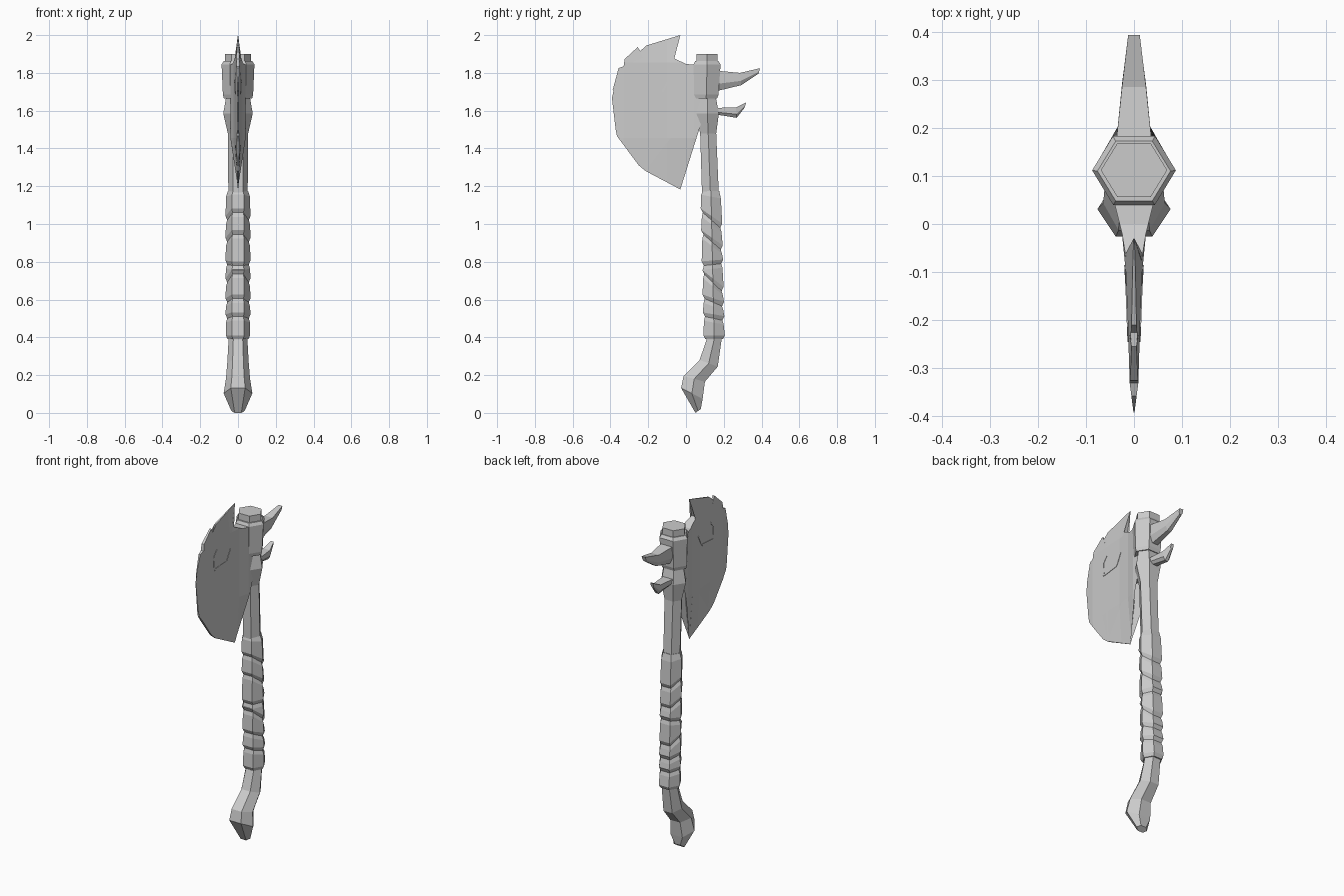
import bpy, bmesh, math
from mathutils import Vector

if "Cube" in bpy.data.objects:
    bpy.data.objects.remove(bpy.data.objects["Cube"])


def make(name, verts, faces):
    me = bpy.data.meshes.new(name)
    me.from_pydata(verts, [], faces)
    bm = bmesh.new()
    bm.from_mesh(me)
    bmesh.ops.recalc_face_normals(bm, faces=bm.faces)
    bm.to_mesh(me)
    bm.free()
    ob = bpy.data.objects.new(name, me)
    bpy.context.collection.objects.link(ob)
    return ob


def loft(name, rings):
    n = len(rings[0])
    verts = [v for r in rings for v in r]
    faces = [(i*n + j, i*n + (j+1) % n, (i+1)*n + (j+1) % n, (i+1)*n + j)
             for i in range(len(rings) - 1) for j in range(n)]
    faces += [tuple(range(n)), tuple(range(len(verts) - n, len(verts)))]
    return make(name, verts, faces)


def hexring(y0, z0, y1, z1, r):
    """Six-sided section between blade-side point (y0,z0) and back point (y1,z1)."""
    ym, zm = (y0 + y1) / 2, (z0 + z1) / 2
    return [(r/2, y0, z0), (r, ym, zm), (r/2, y1, z1),
            (-r/2, y1, z1), (-r, ym, zm), (-r/2, y0, z0)]


def flat(z, y0, y1, r):
    return hexring(y0, z, y1, z, r)


# Collar with a stepped cap on top of the shaft
loft("head_collar", [flat(1.665, .048, .165, .075), flat(1.685, .043, .172, .080),
                     flat(1.845, .040, .183, .087), flat(1.862, .048, .172, .076)])
loft("top_cap", [flat(1.85, .056, .168, .069), flat(1.90, .056, .168, .069)])

# Upper shaft, flared where the lower arm joins
loft("shaft", [flat(1.70, .068, .158, .062), flat(1.66, .066, .160, .065),
               flat(1.585, .052, .174, .078), flat(1.48, .075, .160, .054),
               flat(1.15, .085, .174, .051)])

# Wrapped grip: bulging bands between tilted grooves (height, tilt)
grooves = [(1.02, -.08), (.905, -.08), (.785, .01), (.69, -.09), (.585, -.04), (.50, -.02)]


def grip_ring(z, tilt, half, r):
    yc = .132 + (1.17 - z) * .022
    return hexring(yc - half, z - tilt/2, yc + half, z + tilt/2, r)


rings = [grip_ring(1.175, 0, .044, .053), grip_ring(1.145, -.02, .052, .063)]
for z, tilt in grooves:
    rings += [grip_ring(z + .022, tilt, .057, .066), grip_ring(z, tilt, .046, .057),
              grip_ring(z - .022, tilt, .052, .064)]
rings += [grip_ring(.41, 0, .057, .064), grip_ring(.39, 0, .046, .055)]
loft("grip_wrap", rings)

# Bent pommel
loft("pommel", [flat(.41, .110, .188, .050), flat(.385, .108, .188, .050),
                hexring(.072, .28, .168, .245, .057),
                hexring(-.013, .195, .100, .165, .064),
                hexring(-.026, .132, .088, .075, .076),
                hexring(.050, 0, .078, .02, .035)])


# Back spikes: flat-topped sections with a narrow underside
def spike(name, sections):
    def sec(yt, zt, yb, zb, h):
        ym, zm = yt + (yb - yt) * .65, zt + (zb - zt) * .65
        return [(h, yt, zt), (h, ym, zm), (h*.5, yb, zb),
                (-h*.5, yb, zb), (-h, ym, zm), (-h, yt, zt)]
    loft(name, [sec(*s) for s in sections])


spike("upper_spike", [(.14, 1.81, .14, 1.705, .038), (.18, 1.81, .18, 1.708, .036),
                      (.285, 1.80, .293, 1.735, .025), (.393, 1.825, .383, 1.795, .012)])
spike("lower_spike", [(.13, 1.617, .13, 1.58, .034), (.17, 1.615, .17, 1.578, .030),
                      (.265, 1.617, .268, 1.562, .021), (.318, 1.643, .31, 1.615, .009)])

# Blade outline (y, z): chipped cutting edge, then the two arms
outline = [(-.03, 2.0), (-.21, 1.945), (-.225, 1.88), (-.255, 1.937), (-.325, 1.873),
           (-.33, 1.835), (-.357, 1.825), (-.388, 1.71), (-.357, 1.68), (-.392, 1.667),
           (-.372, 1.497), (-.35, 1.48), (-.365, 1.465), (-.25, 1.31), (-.22, 1.318),
           (-.213, 1.28), (-.03, 1.183), (-.025, 1.46), (-.103, 1.477), (-.12, 1.52),
           (-.103, 1.55), (.09, 1.565), (.09, 1.625), (-.098, 1.625), (-.12, 1.656),
           (-.098, 1.683), (.09, 1.683), (.09, 1.84), (0, 1.847), (-.075, 1.883)]
steps = [(-.392, .001), (-.33, .009), (-.2, .013), (-.1, .017), (-.02, .025), (.04, .040), (.1, .042)]


def half_thickness(y, z):
    t = steps[-1][1]
    for (a, ta), (b, tb) in zip(steps, steps[1:]):
        if y <= b:
            t = ta + (tb - ta) * max(0, y - a) / (b - a)
            break
    return t * max(.03, min(1, (2.005 - z) / .15, (z - 1.175) / .28))


bm = bmesh.new()
bm.faces.new([bm.verts.new((0, y, z)) for y, z in outline])
bmesh.ops.triangulate(bm, faces=bm.faces[:])
cuts = [((0, y, 0), (0, 1, 0)) for y, _ in steps[1:-1]]
cuts += [((0, 0, z), (0, 0, 1)) for z in (1.455, 1.855)]
for co, no in cuts:
    bmesh.ops.bisect_plane(bm, geom=bm.verts[:] + bm.edges[:] + bm.faces[:],
                           plane_co=co, plane_no=no, dist=1e-5)
bm.verts.index_update()
n = len(bm.verts)
verts = [(s * half_thickness(v.co.y, v.co.z), v.co.y, v.co.z) for s in (1, -1) for v in bm.verts]
faces = []
for f in bm.faces:
    ids = [v.index for v in f.verts]
    faces += [ids, [i + n for i in reversed(ids)]]
for e in bm.edges:
    if e.is_boundary:
        a, b = (v.index for v in e.verts)
        faces.append([a, b, b + n, a + n])
bm.free()
make("blade", verts, faces)

# Plain angular frame ornament on both blade faces
path = [(-.21, 1.80), (-.24, 1.765), (-.235, 1.69), (-.125, 1.70), (-.09, 1.765)]
for side in (1, -1):
    verts, faces = [], []
    for a, b in zip(path, path[1:]):
        a, b = Vector((0, *a)), Vector((0, *b))
        w = (b - a).normalized().cross(Vector((1, 0, 0))) * .005
        k = len(verts)
        for p in (a - w, a + w, b + w, b - w):
            x = half_thickness(p.y, p.z)
            verts += [(side * (x - .004), p.y, p.z), (side * (x + .002), p.y, p.z)]
        faces += [[k + i for i in q] for q in
                  ((0, 2, 4, 6), (1, 3, 5, 7), (0, 1, 3, 2), (2, 3, 5, 4), (4, 5, 7, 6), (6, 7, 1, 0))]
    make("blade_ornament_" + ("right" if side > 0 else "left"), verts, faces)
